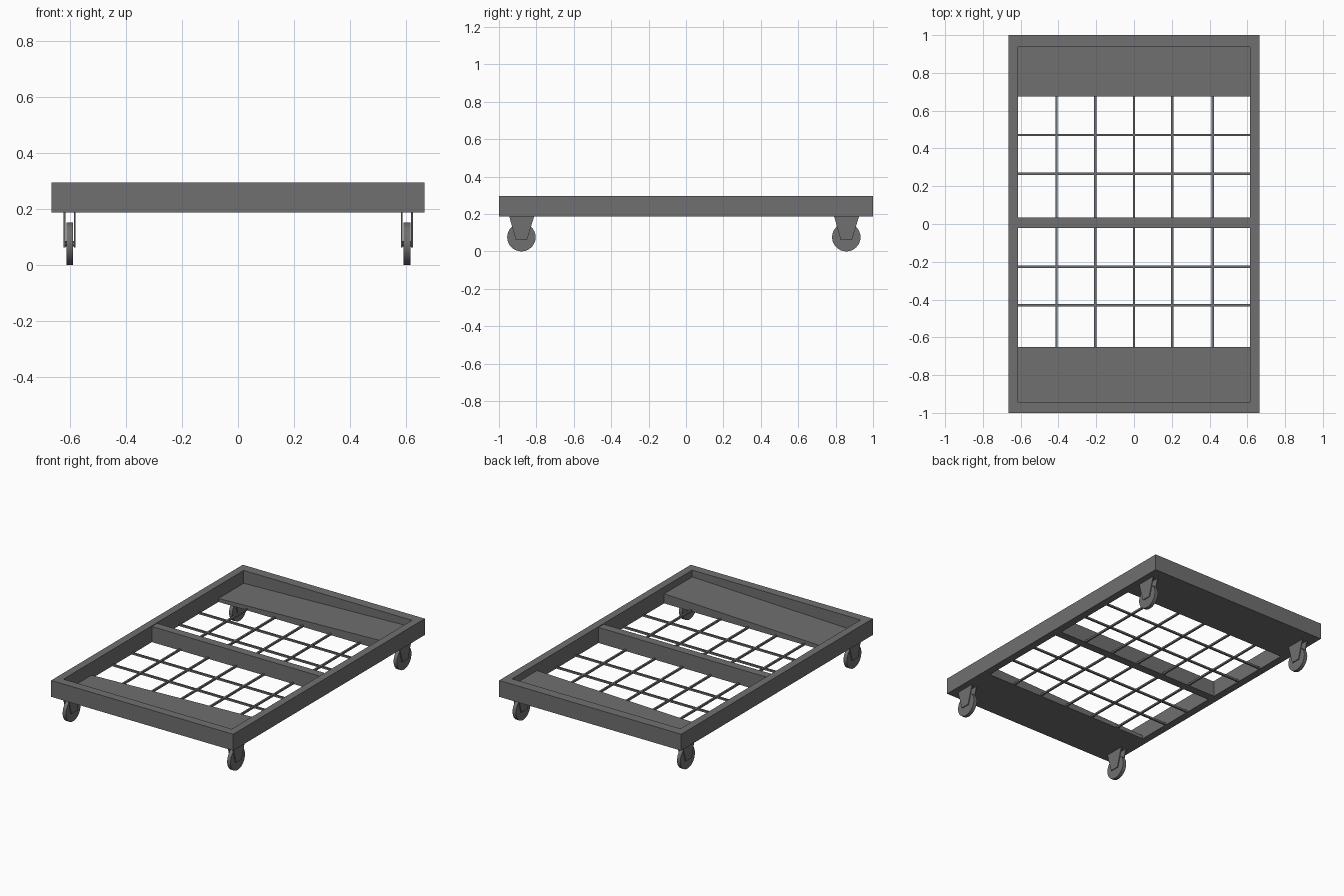
import bpy, bmesh, math
from mathutils import Matrix

if "Cube" in bpy.data.objects:
    bpy.data.objects.remove(bpy.data.objects["Cube"])

grey = bpy.data.materials.new("dark grey metal")
grey.use_nodes = True
colour = (0.16, 0.16, 0.16, 1)
grey.diffuse_color = colour
grey.node_tree.nodes["Principled BSDF"].inputs["Base Color"].default_value = colour

BOTTOM, TOP = 0.187, 0.295
INNER_X = 0.615


def finish(name, bm):
    bmesh.ops.recalc_face_normals(bm, faces=bm.faces)
    mesh = bpy.data.meshes.new(name)
    bm.to_mesh(mesh)
    bm.free()
    mesh.materials.append(grey)
    obj = bpy.data.objects.new(name, mesh)
    bpy.context.collection.objects.link(obj)
    return obj


def prism(name, profile, axis, start, end):
    """Extrude a 2D profile along x, y or z."""
    bm = bmesh.new()
    verts = []
    for a, b in profile:
        co = [a, b]
        co.insert("xyz".index(axis), start)
        verts.append(bm.verts.new(co))
    face = bm.faces.new(verts)
    moved = bmesh.ops.extrude_face_region(bm, geom=[face])["geom"]
    shift = [0, 0, 0]
    shift["xyz".index(axis)] = end - start
    bmesh.ops.translate(bm, vec=shift,
                        verts=[v for v in moved if isinstance(v, bmesh.types.BMVert)])
    return finish(name, bm)


def box(name, x0, x1, y0, y1, z0, z1):
    return prism(name, [(x0, y0), (x1, y0), (x1, y1), (x0, y1)], "z", z0, z1)


def cylinder(name, centre, radius, width, sides):
    bm = bmesh.new()
    turn = Matrix.Translation(centre) @ Matrix.Rotation(math.pi / 2, 4, "Y")
    bmesh.ops.create_cone(bm, cap_ends=True, segments=sides, radius1=radius,
                          radius2=radius, depth=width, matrix=turn)
    obj = finish(name, bm)
    bpy.context.view_layer.objects.active = obj
    bpy.ops.object.select_all(action="DESELECT")
    obj.select_set(True)
    bpy.ops.object.shade_smooth_by_angle(angle=math.radians(30))


# Outer frame
box("left_rail", INNER_X, 0.665, -1, 1, BOTTOM, TOP)
box("right_rail", -0.665, -INNER_X, -1, 1, BOTTOM, TOP)
box("front_rail", -INNER_X, INNER_X, -1, -0.943, BOTTOM, TOP)
box("back_rail", -INNER_X, INNER_X, 0.937, 1, BOTTOM, TOP)
box("middle_beam", -INNER_X, INNER_X, -0.02, 0.035, BOTTOM, TOP - 0.005)

# End shelves, sloping up to the left rail
slope = [(-INNER_X, BOTTOM), (INNER_X, BOTTOM), (INNER_X, 0.25), (-INNER_X, 0.21)]
prism("front_shelf", slope, "y", -0.943, -0.65)
prism("back_shelf", slope, "y", 0.675, 0.937)

# Wire grid
for x in (-0.41, -0.205, 0, 0.203, 0.417):
    box("long_bar", x - 0.006, x + 0.006, -0.65, 0.675, BOTTOM, BOTTOM + 0.012)
for y in (-0.43, -0.227, 0.266, 0.471):
    box("cross_bar", -INNER_X, INNER_X, y - 0.006, y + 0.006, BOTTOM, BOTTOM + 0.012)

# Casters: wheel, axle and tapered fork plates
for x in (-0.6, 0.602):
    for y in (-0.88, 0.857):
        cylinder("caster_wheel", (x, y, 0.076), 0.076, 0.024, 32)
        cylinder("caster_axle", (x, y, 0.076), 0.01, 0.04, 12)
        fork = [(y - 0.065, BOTTOM), (y + 0.068, BOTTOM),
                (y + 0.03, 0.062), (y - 0.03, 0.062)]
        for side in (-1, 1):
            mid = x + side * 0.018
            prism("caster_fork", fork, "x", mid - 0.003, mid + 0.003)
